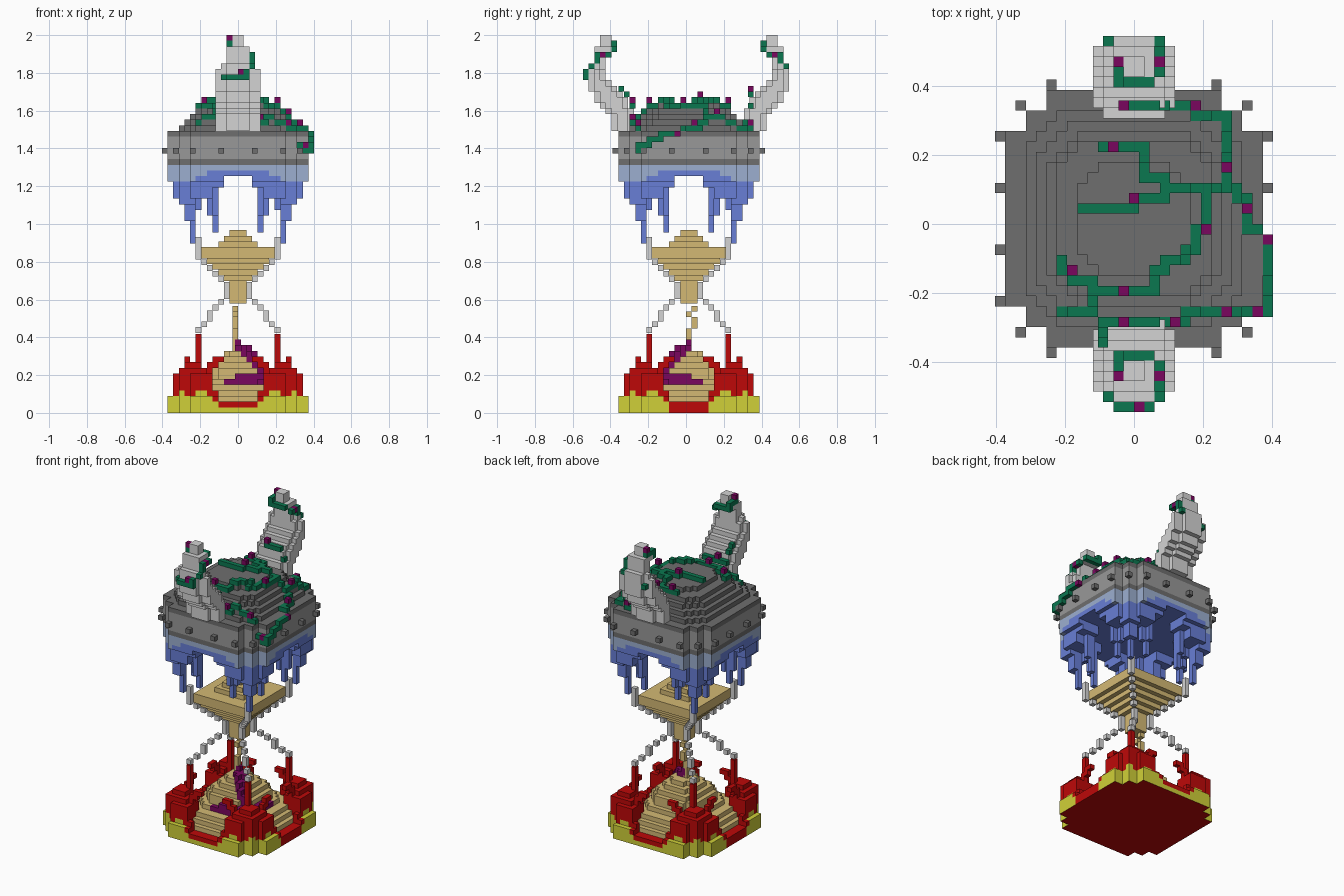
import bpy, bmesh

if "Cube" in bpy.data.objects:
    bpy.data.objects.remove(bpy.data.objects["Cube"])

V = 2 / 67          # edge length of one block
HEX = {"bone": "D4D4D4", "dark_stone": "6E6E6E", "stone": "989898", "pale_blue": "9CAFD0",
       "blue": "687ED6", "sand": "D4B974", "red": "BE0808", "yellow": "D0D038",
       "purple": "7A065E", "green": "0B7750"}


def linear(h):
    c = [int(h[n:n + 2], 16) / 255 for n in (0, 2, 4)]
    return [x / 12.92 if x <= 0.04045 else ((x + 0.055) / 1.055) ** 2.4 for x in c] + [1]


MATS = {}
for name, h in HEX.items():
    m = bpy.data.materials.new(name)
    m.use_nodes = True
    m.diffuse_color = linear(h)
    m.node_tree.nodes["Principled BSDF"].inputs["Base Color"].default_value = linear(h)
    MATS[name] = m

# Block faces: outward direction with its four corners in order
FACES = {(1, 0, 0): ((1, 0, 0), (1, 1, 0), (1, 1, 1), (1, 0, 1)),
         (-1, 0, 0): ((0, 0, 0), (0, 0, 1), (0, 1, 1), (0, 1, 0)),
         (0, 1, 0): ((0, 1, 0), (0, 1, 1), (1, 1, 1), (1, 1, 0)),
         (0, -1, 0): ((0, 0, 0), (1, 0, 0), (1, 0, 1), (0, 0, 1)),
         (0, 0, 1): ((0, 0, 1), (1, 0, 1), (1, 1, 1), (0, 1, 1)),
         (0, 0, -1): ((0, 0, 0), (0, 1, 0), (1, 1, 0), (1, 0, 0))}


def make(name, cells, shift=(0, 0, 0)):
    """Skin a set of blocks {(i, j, k): colour}; shift is in block units."""
    bm, verts = bmesh.new(), {}
    cols = sorted(set(cells.values()))
    for (i, j, k), col in cells.items():
        for (dx, dy, dz), quad in FACES.items():
            if (i + dx, j + dy, k + dz) in cells:
                continue
            vs = []
            for a, b, c in quad:
                p = (i + a, j + b, k + c)
                if p not in verts:
                    verts[p] = bm.verts.new(((p[0] - 0.5 + shift[0]) * V,
                                             (p[1] + shift[1]) * V, (p[2] + shift[2]) * V))
                vs.append(verts[p])
            # the sole of the model is red throughout
            face_col = "red" if k == 0 and dz == -1 else col
            bm.faces.new(vs).material_index = cols.index(face_col)
    me = bpy.data.meshes.new(name)
    bm.to_mesh(me)
    bm.free()
    for c in cols:
        me.materials.append(MATS[c])
    bpy.context.collection.objects.link(bpy.data.objects.new(name, me))


def octagon(r):
    """Stepped octagon of half width r, as (i, j, larger, smaller) offsets."""
    cut = r + max(1, round(r * 0.67))
    for i in range(-r, r + 1):
        for j in range(-r, r + 1):
            a, b = max(abs(i), abs(j)), min(abs(i), abs(j))
            inside = (a <= 8 or (a <= 10 and b <= 10) or b <= 8) if r == 12 else a + b <= cut
            if inside:
                yield i, j, a, b


def square(r):
    return [(i, j) for i in range(-r, r + 1) for j in range(-r, r + 1)]


def mirror4(pts):
    return {(sx * i, sy * j, k) for i, j, k in pts for sx in (1, -1) for sy in (1, -1)}


def path(*pts):
    """Blocks along a route of axis-first straight runs."""
    out = [pts[0]]
    for t in pts[1:]:
        p = list(out[-1])
        for ax in range(len(p)):
            while p[ax] != t[ax]:
                p[ax] += 1 if t[ax] > p[ax] else -1
                out.append(tuple(p))
    return out


# Flaming base: rim, flames rising inward, low in the middle of each side
RISE = {12: 3, 11: 7, 10: 8, 9: 9, 8: 9}
OPENING = {0: 2, 1: 2, 2: 2, 3: 2, 4: 4, 5: 7, 6: 8}
YELLOW = {0: 1, 1: 1, 2: 1, 3: 1, 4: 2, 5: 3, 6: 4, 7: 4, 8: 3, 9: 3, 10: 4}
base = {}
for i, j, a, b in octagon(12):
    top = 1
    if a >= 11 or (a >= 8 and b >= 5):
        top = min(RISE[a], OPENING.get(b, 20))
    if a == 7 and b == 7:
        top = 14
    shell = a >= 11 or a + b >= 19
    side = abs(i) > abs(j)
    for k in range(top):
        yellow = shell and k < YELLOW[b] and not (side and b <= 3)
        base[i, j, k] = "yellow" if yellow else "red"
# Curled flame tips
for i, j, k in mirror4([(9, 5, 7), (9, 5, 8), (9, 4, 8), (9, 4, 9), (9, 3, 9)]):
    base[i, j, k] = base[j, i, k] = "red"
make("flaming_base", base)

# Sand heap in the base
HEAP = [10, 10, 9, 8, 6, 5, 5, 4, 3, 2]
heap = {(i, j, k + 1): "sand" for k, r in enumerate(HEAP) for i, j, a, b in octagon(r)
        if (i, j, k + 1) not in base}

# Purple creeper lying over the heap: thick ridge, then a forked tail on two sides
creeper = {(0, 0, 12): "purple"}
for n in range(5):
    for i, j in ((n, -n), (n + 1, -n), (n, -n - 1)):
        t = max(k for x, y, k in heap if (x, y) == (i, j))
        creeper[i, j, t] = creeper[i, j, t + 1] = "purple"
for p, q, k in path((-2, 6, 5), (2, 6, 5)) + path((0, 6, 6), (2, 6, 6)) + \
        [(3, 6, 5), (3, 6, 6), (4, 6, 5), (4, 6, 6), (4, 7, 4), (4, 7, 5)]:
    creeper[p, -q, k] = creeper[q, -p, k] = "purple"
make("lower_sand", {c: col for c, col in heap.items() if c not in creeper})
make("purple_creeper", creeper)

# Upper sand: inverted stepped pyramid with a small peak, neck and falling stream
SAND = {31: 1, 30: 2, 29: 3, 28: 6, 27: 6, 26: 5, 25: 4, 24: 3, 23: 2, 22: 1, 21: 1, 20: 1, 19: 1}
make("upper_sand", {(i, j, k): "sand" for k, r in SAND.items() for i, j in square(r)}, (0, 0, 0.4))
make("sand_stream", {(-1, j, k): "sand" for k, j in
                     ((18, 1), (17, 0), (16, 1), (15, 1), (14, 0), (13, 0), (12, 0), (11, 0))},
     (0.5, 0, 0))

# Glass strands on the four diagonals
STRAND = {30: 7, 29: 7, 28: 7, 27: 7, 26: 6, 25: 5, 24: 4, 23: 3, 22: 2, 21: 2, 20: 2,
          19: 3, 18: 4, 17: 5, 16: 5, 15: 6, 14: 7}
make("glass_strands", {c: "bone" for c in mirror4([(a, a, k) for k, a in STRAND.items()])},
     (0, 0, 0.2))

# Dripping underside: ceiling slab, arches and long drips
DROP = {12: 41, 11: 38, 10: 37, 9: 34, 8: 31}
drips = {}
for i, j, a, b in octagon(12):
    low = 42
    if a >= 8:
        arch = 42 if b <= 2 else 40 if b <= 4 else 38 if b <= 7 else 30
        low = max(DROP[a], arch)
    if (a, b) in ((8, 4), (9, 4)):
        low = 32 if a == 8 else 35
    if (a, b) == (8, 5):
        low = 35
    if (a, b) == (8, 8):
        low = 30
    if (a, b) == (7, 7):
        low = 36
    shell = a >= 11 or a + b >= 19
    for k in range(low, 44):
        pale = shell and k >= (41 if b >= 8 else 42 if b >= 6 else 43)
        drips[i, j, k] = "pale_blue" if pale else "blue"
make("dripping_underside", drips)

# Stone band and terraced cap
cap = {(i, j, k): "dark_stone" if k == 44 else "stone" for k in range(44, 49)
       for i, j, a, b in octagon(12)}
for k, r in zip(range(49, 55), (12, 10, 9, 8, 7, 5)):
    for i, j, a, b in octagon(r):
        cap[i, j, k] = "dark_stone"
make("stone_cap", cap)

# Rivets round the band
rivets = mirror4([(13, 8, 46), (13, 3, 46), (8, 13, 46), (3, 13, 46), (11, 11, 46)])
make("rivets", {c: "dark_stone" for c in rivets})

# Curved horns, rounded on the outside: (layer, inner depth, outer depth, half width)
HORN = ((50, 10, 13, 4), (51, 10, 13, 4), (52, 10, 13, 4), (53, 10, 14, 4), (54, 11, 15, 4),
        (55, 11, 16, 4), (56, 12, 16, 4), (57, 13, 17, 4), (58, 14, 17, 4), (59, 15, 17, 4),
        (60, 15, 17, 4), (61, 15, 17, 3), (62, 15, 16, 3), (63, 15, 16, 2), (64, 14, 16, 2),
        (65, 14, 15, 1), (66, 14, 15, 1))
solid = dict(cap)
for label, s in (("front_horn", -1), ("back_horn", 1)):
    horn, vine = {}, {}
    shift = (0.5, s * 0.25, 0)
    for k, lo, hi, r in HORN:
        for d in range(lo, hi + 1):
            trim = 2 if d == hi and r > 3 else 1 if d in (lo, hi) and r > 2 else 0
            for i in range(-r + trim, r - trim):
                horn[i, s * d, k] = "bone"
    solid.update(horn)
    make(label, horn, shift)
    # Vine spiralling round the horn: left side, outer face, right side, tip
    out = 18 if s < 0 else 17
    spiral = (path((-4, 13, 56), (-4, 15, 57), (-4, 16, 58)) + path((-3, 17, 59), (-2, out, 59))
              + path((-2, out, 59), (1, out, 60)) + path((2, 17, 61), (2, 16, 62))
              + path((2, 16, 63), (2, 14, 63)) + path((1, 13, 64), (-2, 13, 65))
              + path((-2, 14, 65), (-2, 15, 65)))
    for i, d, k in spiral:
        vine[i, s * d, k] = "green"
    for i, d, k in ((0, out, 60), (2, 15, 63), (-2, 15, 66)):
        vine[i, s * d, k] = "purple"
    make(label + "_vine", {c: col for c, col in vine.items() if c not in horn or c[1] == s * 17}, shift)

top = {}
for i, j, k in solid:
    top[i, j] = max(k, top.get((i, j), 0))

# Vines lying on the cap, berries at chosen spots
ROUTES = (path((-5, 1), (-1, 1), (0, 2), (3, 2), (3, 4), (1, 4), (1, 7), (-3, 7)),
          path((4, 3), (9, 3), (9, 10), (6, 11), (4, 11), (-1, 11)),
          path((7, 2), (7, -1), (6, -3), (5, -4), (3, -5), (2, -7), (-4, -7), (-4, -9), (-7, -9)),
          path((-4, -6), (-6, -5), (-7, -4)),
          path((9, 3), (10, 2), (11, 1), (11, -1), (12, -1)),
          path((12, -9), (5, -9), (5, -10), (-3, -10), (-3, -12)))
BERRIES = {(0, 2), (-2, 7), (9, 5), (6, 11), (-1, 11), (7, -1), (-1, -7), (-6, -5),
           (11, 1), (9, -9), (12, -9), (-1, -10), (4, -10)}
vines = {}
for route in ROUTES:
    for p in route:
        vines[p + (top.get(p, 46) + 1,)] = "green"
for p in BERRIES:
    k = top.get(p, 45) + 1
    vines[p + (k,)] = "green"
    vines[p + (k + 1,)] = "purple"
# Vine hanging down the side of the band
for c in path((13, -2, 49), (13, -5, 48), (13, -7, 47), (13, -9, 46)):
    vines[c] = "green"
vines[13, -2, 49] = "purple"
make("vines_and_berries", vines)
